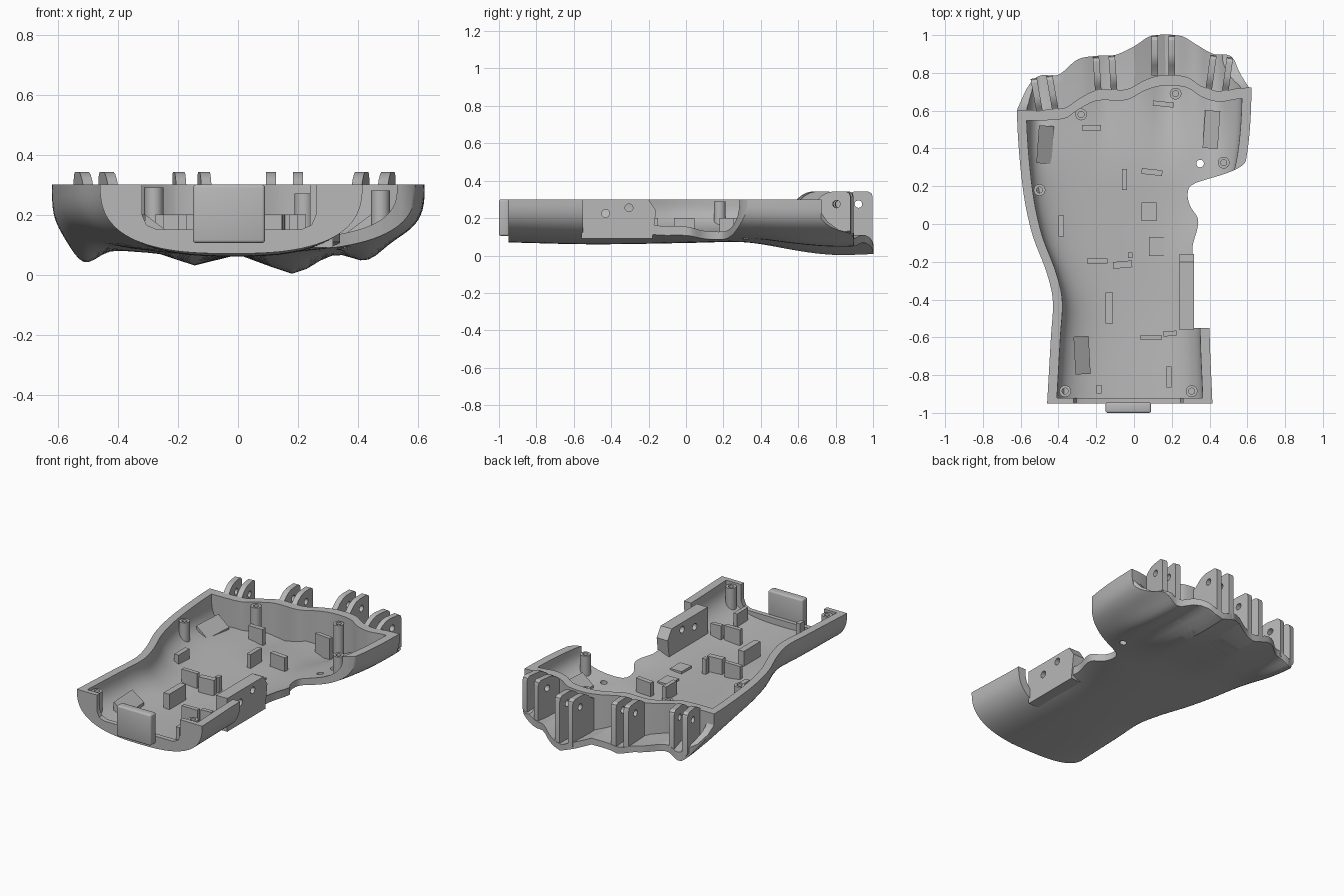
import bpy, bmesh
from math import sin, cos, pi, exp, radians
from mathutils import Matrix

if "Cube" in bpy.data.objects:
    bpy.data.objects.remove(bpy.data.objects["Cube"])

grey = bpy.data.materials.new("plain_grey")
grey.use_nodes = True
grey.diffuse_color = (0.48, 0.48, 0.48, 1)
grey.node_tree.nodes["Principled BSDF"].inputs["Base Color"].default_value = grey.diffuse_color
RIM = 0.3


def curve(table, t):
    """Smooth curve through the (position, value) pairs of a table."""
    last = len(table) - 1
    t = min(max(t, table[0][0]), table[last][0])
    k = 0
    while k < last - 1 and t > table[k + 1][0]:
        k += 1

    def slope(i):
        a, b = table[max(i - 1, 0)], table[min(i + 1, last)]
        return (b[1] - a[1]) / (b[0] - a[0])
    (xa, ya), (xb, yb) = table[k], table[k + 1]
    h = xb - xa
    u = (t - xa) / h
    v = 1 - u
    return (ya * v * v * (1 + 2 * u) + yb * u * u * (1 + 2 * v)
            + h * u * v * (slope(k) * v - slope(k + 1) * u))


def span(a, b, n):
    return [a + (b - a) * i / n for i in range(n + 1)]


def blend(a, b, t):
    u = min(max((t - a) / (b - a), 0), 1)
    return u * u * (3 - 2 * u)


def finish(name, bm, matrix=None):
    if matrix:
        bm.transform(matrix)
    bmesh.ops.recalc_face_normals(bm, faces=bm.faces)
    mesh = bpy.data.meshes.new(name)
    bm.to_mesh(mesh)
    bm.free()
    mesh.materials.append(grey)
    obj = bpy.data.objects.new(name, mesh)
    bpy.context.scene.collection.objects.link(obj)
    return obj


def loft(rings):
    bm = bmesh.new()
    rows = [[bm.verts.new(p) for p in ring] for ring in rings]
    n = len(rows[0])
    for a, b in zip(rows, rows[1:]):
        for i in range(n):
            j = (i + 1) % n
            bm.faces.new((a[i], a[j], b[j], b[i]))
    bm.faces.new(rows[0])
    bm.faces.new(rows[-1])
    return bm


def prism(name, outline, lo, hi, axis="Z", matrix=None, bevel=0):
    """Extrude a flat outline along an axis."""
    place = {"X": lambda a, b, h: (h, a, b),
             "Y": lambda a, b, h: (a, h, b),
             "Z": lambda a, b, h: (a, b, h)}[axis]
    bm = loft([[place(a, b, h) for a, b in outline] for h in (lo, hi)])
    if bevel:
        bmesh.ops.bevel(bm, geom=bm.edges[:], offset=bevel, segments=3,
                        profile=0.5, affect="EDGES")
    return finish(name, bm, matrix)


def circle(a, b, r, n=24):
    return [(a + r * cos(2 * pi * i / n), b + r * sin(2 * pi * i / n)) for i in range(n)]


def rect(w, d):
    return [(-w / 2, -d / 2), (w / 2, -d / 2), (w / 2, d / 2), (-w / 2, d / 2)]


def spot(x, y, turn=0):
    return Matrix.Translation((x, y, 0)) @ Matrix.Rotation(radians(turn), 4, "Z")


def combine(obj, tool, operation="DIFFERENCE", keep=False):
    mod = obj.modifiers.new("cut", "BOOLEAN")
    mod.operation, mod.solver, mod.object = operation, "EXACT", tool
    deps = bpy.context.evaluated_depsgraph_get()
    mesh = bpy.data.meshes.new_from_object(obj.evaluated_get(deps))
    obj.modifiers.clear()
    obj.data = mesh
    if not keep:
        bpy.data.objects.remove(tool)


# Palm shape: side lines, underside and knuckle swellings
left_line = [(-.95, -.46), (-.6, -.44), (-.4, -.43), (-.25, -.465), (-.05, -.54),
             (.2, -.59), (.6, -.62), (1.1, -.61)]
right_line = [(-.95, .415), (-.5, .4), (-.2, .42), (.1, .52), (.35, .595), (.7, .622), (1.1, .61)]
underside = [(-.95, .07), (-.5, .06), (0, .067), (.35, .075), (.6, .07), (.85, .07), (1.1, .08)]
swellings = [(-.52, .082, .065), (-.15, .04, .07), (.18, .069, .1), (.43, .05, .07)]


def section(y, inset=0, floor=0, top=None):
    xl, xr = curve(left_line, y) + inset, curve(right_line, y) - inset
    depth = RIM - curve(underside, y) - floor
    ramp = blend(.2, .85, y)
    ring = []
    for t in span(0, pi, 48):
        c, s = cos(t), max(sin(t), 0)
        # The left side is squarer than the right towards the knuckles
        power = .75 - (.22 if c > 0 else .14) * blend(-.2, .6, y)
        x = (xl + xr) / 2 - (xr - xl) / 2 * (1 if c > 0 else -1) * abs(c) ** power
        swell = sum(a * exp(-((x - m) / w) ** 2) for m, a, w in swellings)
        ring.append((x, y, RIM - (depth + ramp * swell) * s ** power))
    if top:
        ring += [(xr, y, top), (xl, y, top)]
    return ring


shell = finish("palm_shell", loft([section(y) for y in span(-.95, 1.05, 50)]))
cavity = finish("cavity", loft([section(y, .05, .04, .5) for y in span(-.92, 1.1, 50)]))
# Helper that keeps inner parts from poking through the underside
envelope = finish("envelope", loft([section(y, .012, .012, .6) for y in span(-.94, 1.12, 50)]))

# Wavy wall behind the knuckles
wall_line = [(-.7, .575), (-.37, .585), (-.3, .63), (-.2, .68), (-.04, .685), (.06, .735),
             (.15, .76), (.28, .75), (.36, .7), (.45, .675), (.55, .69), (.7, .7)]
wave = [(x, curve(wall_line, x)) for x in span(-.7, .7, 60)]
wall = prism("knuckle_wall", [(x, y - .028) for x, y in wave]
             + [(x, y + .028) for x, y in reversed(wave)], .01, .45)
combine(wall, shell, "INTERSECT", keep=True)

# Plan outline with the scalloped lip and the thumb notch
lip_line = [(-.63, .58), (-.56, .73), (-.5, .785), (-.4, .79), (-.3, .87), (-.2, .89),
            (-.1, .895), (0, .94), (.09, .995), (.25, .995), (.33, .95), (.42, .9),
            (.52, .885), (.56, .8), (.63, .69)]
lip = [(x, curve(lip_line, x)) for x in span(.63, -.63, 64)]
notch_line = [(-.2, .31), (-.12, .31), (.02, .34), (.1, .295), (.17, .285), (.21, .31),
              (.235, .38), (.265, .48), (.3, .56), (.34, .6)]
notch = [(.8, -.55), (.317, -.55)] + [(curve(notch_line, y), y) for y in span(-.2, .34, 36)]
plan = [(-.8, -1.2), (.8, -1.2)] + notch + [(.8, .34), (.8, .69)] + lip + [(-.8, .58)]
combine(shell, prism("plan", plan, -.5, 1), "INTERSECT")
combine(shell, cavity)

# Knuckle recess, its side edges sweeping down towards the lip
recess = [[(x, y + shift, z) for x, y in wave] + [(.7, 1.4, z), (-.7, 1.4, z)]
          for z, shift in ((.12, .19), (.135, .13), (.18, .065), (.24, .02), (.31, 0), (.6, 0))]
combine(shell, finish("knuckle_recess", loft(recess)))

# Front opening and small drain hole
opening = [(-.32, .5), (-.32, .2), (-.305, .165), (-.27, .15),
           (.21, .15), (.245, .165), (.26, .2), (.26, .5)]
combine(shell, prism("front_opening", opening, -1.1, -.9, "Y"))
combine(shell, prism("drain", circle(.35, .32, .02), -.2, .25))

# Front plate
prism("front_plate", [(-.15, .105), (.09, .105), (.09, .3), (-.15, .3)],
      -1, -.945, "Y", bevel=.01)

# Side bar with two cross holes
bar = prism("thumb_bar", [(-.56, .09), (-.18, .09), (-.16, .24), (-.2, .3), (-.56, .3)],
            .24, .317, "X")
for y, z in ((-.43, .225), (-.305, .255)):
    combine(bar, prism("bar_hole", circle(y, z, .021), .1, .5, "X"))

# Knuckle lugs: centre, rear edge, tilt, half spacing
profile = [(-.215, .02), (-.002, .02), (-.002, .315), (-.008, .332), (-.025, .342), (-.1, .342),
           (-.13, .335), (-.16, .318), (-.19, .29), (-.215, .28)]
for i, (x, y, tilt, gap) in enumerate([(-.49, .78, 10, .042), (-.16, .89, 4, .042),
                                       (.155, 1, 0, .045), (.465, .89, -8, .044)]):
    frame = spot(x, y, tilt)
    for side in (-1, 1):
        mid = side * gap
        lug = prism(f"knuckle_lug_{i}", profile, mid - .017, mid + .017, "X", frame)
        combine(lug, envelope, "INTERSECT", keep=True)
        combine(lug, prism("pin_hole", circle(-.078, .275, .02), mid - .1, mid + .1, "X", frame))

# Screw posts
for x, y, top in [(-.28, .58, .29), (.22, .69, .27), (.475, .325, .28),
                  (-.5, .18, .29), (-.365, -.885, .29), (.305, -.885, .29)]:
    post = prism("screw_post", circle(x, y, .031), .03, top)
    combine(post, envelope, "INTERSECT", keep=True)
    combine(post, prism("screw_hole", circle(x, y, .016), top - .1, top + .1))

# Locating blocks on the floor
for x, y, w, d, turn in [(-.225, .51, .1, .03, 0), (.155, .635, .11, .026, -6),
                         (-.05, .235, .026, .11, 0), (.095, .275, .11, .03, -6),
                         (-.385, -.01, .03, .11, 0), (-.195, -.195, .11, .026, 0),
                         (-.02, -.165, .026, .03, 0), (-.06, -.215, .1, .036, 5),
                         (-.13, -.445, .04, .165, 0), (.09, -.6, .11, .026, 0),
                         (.19, -.58, .07, .026, 5), (.185, -.81, .026, .11, 0),
                         (-.185, -.875, .026, .045, 0)]:
    block = prism("floor_block", rect(w, d), .05, .2, matrix=spot(x, y, turn))
    combine(block, envelope, "INTERSECT", keep=True)

# Sloped strap ramps and low floor pads
for x, y, turn in [(-.47, .42, -4), (.41, .5, 176), (-.275, -.695, 3)]:
    ramp = prism("strap_ramp", [(-.04, .05), (.04, .05), (.04, .14), (-.04, .2)],
                 -.1, .1, "Y", spot(x, y, turn))
    combine(ramp, envelope, "INTERSECT", keep=True)
for x, y in ((.08, .065), (.12, -.12)):
    prism("floor_pad", rect(.08, .1), .09, .122, matrix=spot(x, y))
bpy.data.objects.remove(envelope)

# Smooth the curved surfaces and keep hard edges crisp
for obj in bpy.context.scene.collection.objects:
    if obj.type == "MESH":
        obj.data.shade_smooth()
        obj.data.set_sharp_from_angle(angle=radians(30))
